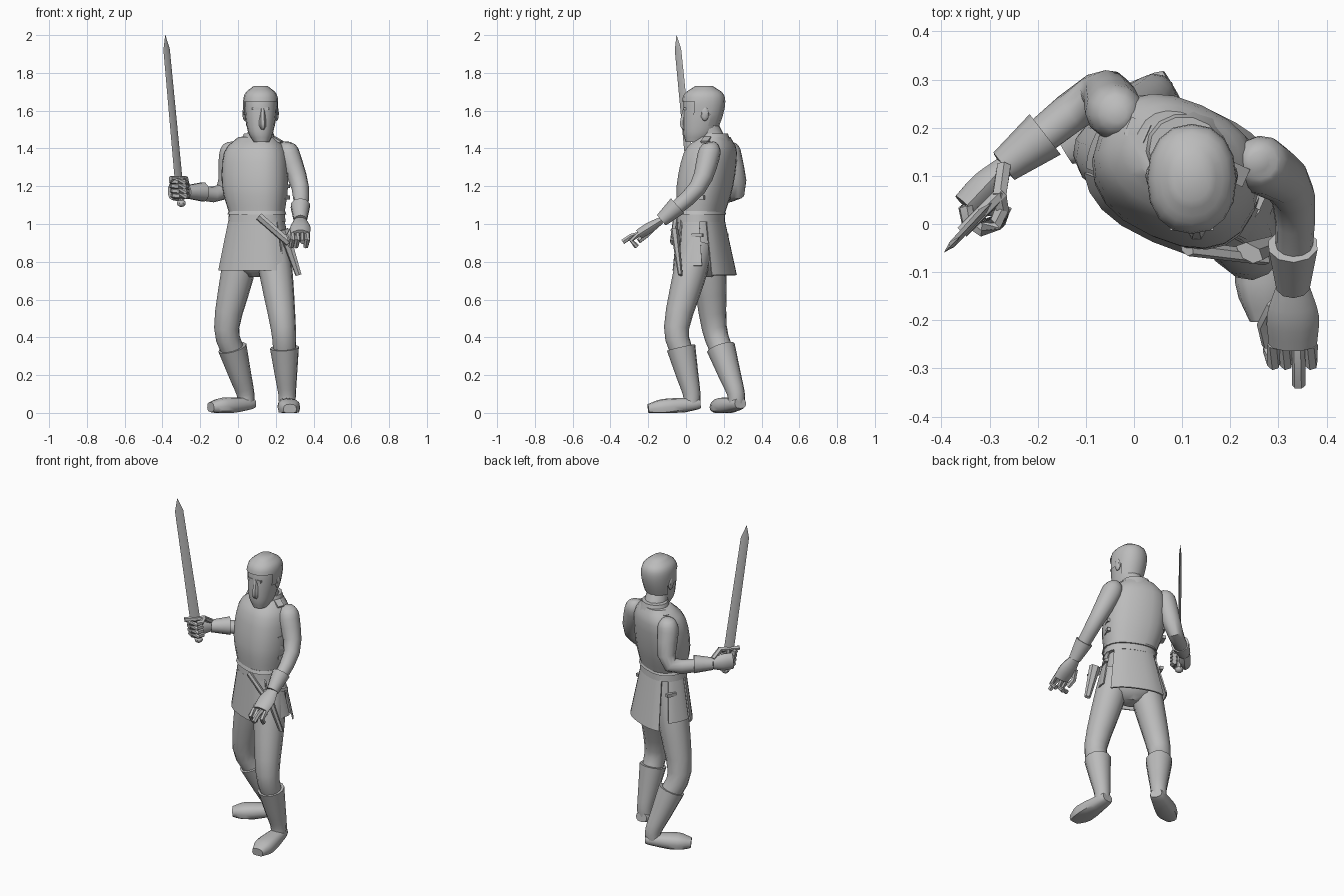
import bpy, bmesh, math
from mathutils import Vector, Matrix

cube = bpy.data.objects.get("Cube")
if cube:
    bpy.data.objects.remove(cube, do_unlink=True)

shade = (0.5, 0.5, 0.5, 1)
grey = bpy.data.materials.new("plain_grey")
grey.use_nodes = True
grey.diffuse_color = shade
grey.node_tree.nodes["Principled BSDF"].inputs["Base Color"].default_value = shade

made = []
X, UP = Vector((1, 0, 0)), Vector((0, 0, 1))
YAW = math.radians(-24)
SIDE = Vector((math.cos(YAW), math.sin(YAW), 0))   # the body's own left
BACK = UP.cross(SIDE)


def finish(name, bm):
    bmesh.ops.recalc_face_normals(bm, faces=bm.faces[:])
    mesh = bpy.data.meshes.new(name)
    bm.to_mesh(mesh)
    bm.free()
    mesh.materials.append(grey)
    obj = bpy.data.objects.new(name, mesh)
    bpy.context.collection.objects.link(obj)
    made.append(obj)


def smooth(points, steps):
    """Pass a soft curve through the points."""
    pts = [Vector(p) for p in points]
    pad = [pts[0] * 2 - pts[1], *pts, pts[-1] * 2 - pts[-2]]
    out = []
    for a, b, c, d in zip(pad, pad[1:], pad[2:], pad[3:]):
        for i in range(steps):
            t = i / steps
            out.append(b + (c - a) * (t / 2) + (a * 2 - b * 5 + c * 4 - d) * (t * t / 2)
                       + (b * 3 - a - c * 3 + d) * (t ** 3 / 2))
    return out + pts[-1:]


def oval(side, back, width, depth, angle, boxy):
    def bulge(value):
        return math.copysign(abs(value) ** (2 / boxy), value)
    return side * width * bulge(math.cos(angle)) + back * depth * bulge(math.sin(angle))


def bridge(bm, rows, closed):
    for low, high in zip(rows, rows[1:]):
        for k in range(len(low) if closed else len(low) - 1):
            m = (k + 1) % len(low)
            bm.faces.new((low[k], low[m], high[m], high[k]))


def loft(name, rings, side=SIDE, ratio=1.0, sides=12, boxy=2.0, steps=3, flat=False, keep=None):
    """Skin rings (x, y, z, half width); ratio gives depth, nothing sinks below the floor."""
    bm = bmesh.new()
    rings = smooth(rings, steps)
    rows = []
    for i, ring in enumerate(rings):
        before, after = rings[max(i - 1, 0)], rings[min(i + 1, len(rings) - 1)]
        along = UP if flat else (after.xyz - before.xyz).normalized()
        s = (side - along * side.dot(along)).normalized()
        row = []
        for k in range(sides):
            co = ring.xyz + oval(s, along.cross(s), ring.w, ring.w * ratio, math.tau * k / sides, boxy)
            co.z = max(co.z, 0)
            row.append(bm.verts.new(co))
        rows.append(row)
    bridge(bm, rows, True)
    bm.faces.new(rows[0])
    bm.faces.new(rows[-1])
    if keep:
        drop = [f for f in bm.faces if not keep(f.calc_center_median())]
        bmesh.ops.delete(bm, geom=drop, context='FACES')
    finish(name, bm)


def tube(name, points, radius, sides=6):
    loft(name, [(*p, radius) for p in points], SIDE + BACK + UP / 2, sides=sides, steps=1)


def panel(name, turn, half, hem, lift=0.0):
    """Hanging skirt flap, turned round the waist from the back."""
    bm = bmesh.new()
    rows = []
    for f in (0, 0.3, 0.6, 1):
        mid = Vector((.1, .08, 1.04)).lerp(Vector((.1, .1, hem)), f)
        width = 0.142 + 0.058 * f + lift
        angles = [math.radians(90 + turn + half * (k / 4 - 1)) for k in range(9)]
        rows.append([bm.verts.new(mid + oval(SIDE, BACK, width, width * 0.73, a, 2.5)) for a in angles])
    bridge(bm, rows, False)
    bmesh.ops.recalc_face_normals(bm, faces=bm.faces[:])
    bmesh.ops.solidify(bm, geom=bm.faces[:], thickness=0.008)
    finish(name, bm)


def block(name, loc, size, yaw=YAW, tilt=0.0, ball=False):
    bm = bmesh.new()
    turn = Matrix.Rotation(yaw, 4, 'Z') @ Matrix.Rotation(tilt, 4, 'Y')
    place = Matrix.Translation(loc) @ turn @ Matrix.Diagonal((*size, 1))
    if ball:
        bmesh.ops.create_uvsphere(bm, u_segments=8, v_segments=6, radius=0.5, matrix=place)
    else:
        bmesh.ops.create_cube(bm, size=1, matrix=place)
    finish(name, bm)


SIDES = ((1, "left"), (-1, "right"))

# Torso armour, collar and neck
NECK, NAPE = Vector((.11, .15, 1.42)), Vector((.12, .1, 1.54))
loft("cuirass", [(.1, .08, 1.05, .146), (.09, .1, 1.2, .176), (.09, .13, 1.38, .165), (.1, .15, 1.46, .1)],
     ratio=0.77, sides=20, boxy=2.4, flat=True)
loft("cuirass_rim", [(.1, .08, 1.05, .158), (.1, .08, 1.07, .15)],
     ratio=0.76, sides=20, boxy=2.4, flat=True)
loft("neck", [(*NECK, .07), (*NAPE, .06)])
loft("collar", [(*NECK, .1), (*(NECK + UP * 0.06), .08)], ratio=0.9, sides=14, flat=True)
for sign, label in SIDES:
    block(label + "_shoulder_strap", NECK + UP * 0.025 + SIDE * sign * 0.11, (.05, .04, .012), tilt=sign / 2)
    for k in range(3):
        spot = Vector((.09, .1, 1.14 + 0.06 * k)) + SIDE * sign * 0.163 + BACK * 0.04
        block(f"{label}_side_buckle_{k}", spot, (.02, .06, .02))

# Belt, hips and skirt flaps
loft("belt", [(.1, .08, 1.01, .153), (.1, .08, 1.05, .15)], ratio=0.75, sides=20, boxy=2.4, flat=True)
loft("hips", [(.1, .09, .72, .06), (.1, .09, .8, .15), (.1, .08, 1.03, .135)], ratio=0.74, flat=True)
panel("skirt_front", 180, 64, 0.755, 0.006)
panel("skirt_back", 0, 46, 0.73, 0.004)
for sign, label in SIDES:
    panel(f"skirt_{label}", 90 * sign, 22, 0.78)
    block(f"{label}_hip_buckle", Vector((.1, .09, .94)) + SIDE * sign * 0.162 + BACK * 0.04, (.02, .06, .02))

# Sheath slung from the belt
loft("sheath_strap", [(.11, -.05, 1.04, .024), (.27, -.07, .9, .022)], ratio=0.6, sides=6)
loft("sheath", [(.24, -.06, .97, .032), (.32, -.03, .73, .018)], ratio=0.6, sides=6)


# Legs, boots and feet
def leg(label, hip, knee, ankle, toe):
    hip, knee, ankle, toe = map(Vector, (hip, knee, ankle, toe))
    shin = knee.lerp(ankle, 0.4)
    loft(label + "_leg", [(*hip, .09), (*hip.lerp(knee, 0.4), .088), (*knee, .067), (*shin, .06)])
    loft(label + "_boot", [(*knee.lerp(ankle, 0.3), .077), (*knee.lerp(ankle, 0.7), .06),
                           (*ankle, .047), (*(ankle - UP * 0.06), .044)])
    ahead = toe - ankle
    ahead.z = 0
    heel = ankle - ahead.normalized() * 0.045 - UP * 0.05
    rings = [(*heel.lerp(toe, f), r) for f, r in ((0, .035), (.15, .045), (.7, .06), (1, .035))]
    loft(label + "_foot", rings, ahead.cross(UP), ratio=0.75, boxy=2.6)


leg("left", (.18, .06, .9), (.24, -.05, .45), (.26, .03, .1), (.275, -.2, .02))
leg("right", (.03, .11, .9), (-.06, .15, .45), (.04, .265, .1), (-.145, .155, .03))


# Arms with flared cuffs
def arm(label, shoulder, elbow, wrist):
    shoulder, elbow, wrist = map(Vector, (shoulder, elbow, wrist))
    loft(label + "_arm", [(*(shoulder + UP * 0.045), .02), (*(shoulder + UP * 0.025), .046),
                          (*shoulder.lerp(elbow, 0.15), .06), (*elbow, .046), (*wrist, .034)], BACK)
    loft(label + "_cuff", [(*elbow.lerp(wrist, 0.55), .053), (*wrist, .036)], BACK, sides=10)
    return wrist


left_wrist = arm("left", (.26, .13, 1.39), (.33, .06, 1.19), (.33, -.13, 1.02))
right_wrist = arm("right", (-.035, .23, 1.39), (-.08, .267, 1.17), (-.27, .12, 1.17))

# Open left hand, one finger pointing
knuckles = left_wrist + Vector((0, -.12, -.075))
loft("left_palm", [(*left_wrist, .035), (*left_wrist.lerp(knuckles, 0.5), .054), (*knuckles, .05)],
     X, ratio=0.55, sides=10)
for k in range(4):
    base = knuckles + X * (0.026 * k - 0.04)
    bend = base + Vector((0, -.04, -.01 if k == 2 else -.03))
    reach = Vector((0, -.045, -.03) if k == 2 else (-.01, .03, -.035))
    tube(f"left_finger_{k}", [base, bend, bend + reach], .014)
thumb = left_wrist - X * 0.04 + Vector((0, -.04, -.04))
tube("left_thumb", [thumb, thumb + Vector((-.02, -.04, -.04)), thumb + Vector((-.01, -.08, -.07))], .015)

# Sword
EDGE = (X + UP.cross(X)).normalized()
POMMEL, GUARD, TIP = map(Vector, ((-.3, .04, 1.1), (-.315, .025, 1.24), (-.385, -.05, 2)))
loft("blade", [(*GUARD, .029), (*GUARD.lerp(TIP, 0.9), .024), (*TIP, .001)],
     EDGE, ratio=0.3, sides=4, steps=1)
tube("grip", [POMMEL, GUARD], .014)
block("pommel", POMMEL + UP * 0.01, (.05, .05, .04), ball=True)
tube("crossguard", [GUARD - EDGE * 0.06, GUARD + EDGE * 0.06], .014)

# Right hand closed round the grip
outer = POMMEL.lerp(GUARD, 0.55) + Vector((-.04, .005, 0))
loft("right_palm", [(*right_wrist, .034), (*right_wrist.lerp(outer, 0.5), .052), (*outer, .05)],
     UP, ratio=0.65, sides=10)
for k in range(4):
    mid = POMMEL.lerp(GUARD, 0.35 + 0.18 * k)
    curl = [Matrix.Rotation(math.radians(turn), 3, 'Z') @ X * 0.038 for turn in range(165, 370, 50)]
    tube(f"right_finger_{k}", [mid + spot for spot in curl], .016)
tube("right_thumb", [right_wrist + UP * 0.03, GUARD + EDGE * 0.05, GUARD + X * 0.04 - UP * 0.02], .016)

# Head, hair and face
SKULL = [(.125, .05, 1.435, .042), (.12, .07, 1.49, .068), (.12, .09, 1.6, .084),
         (.12, .095, 1.68, .078), (.12, .095, 1.725, .03)]
loft("head", SKULL, X, ratio=1.25, sides=16, boxy=2.2, steps=4, flat=True)
loft("hair", [(x, y, z + 0.005, r + 0.008) for x, y, z, r in SKULL], X, ratio=1.23, sides=16,
     boxy=2.2, steps=4, flat=True,
     keep=lambda c: c.z > (1.65 if c.y < 0.04 else 1.58 if c.y < 0.11 else 1.51))
loft("nose", [(.13, -.005, 1.61, .012), (.13, -.016, 1.53, .019), (.13, 0, 1.505, .014)], X, sides=6)
block("brow", (.12, 0, 1.61), (.09, .026, .014), yaw=0)
for sign, label in SIDES:
    block(label + "_ear", (.12 + sign * 0.084, .1, 1.585), (.025, .045, .08), yaw=0, ball=True)

# Smooth shading with crisp edges
bpy.ops.object.select_all(action='DESELECT')
for obj in made:
    obj.select_set(True)
bpy.context.view_layer.objects.active = made[0]
bpy.ops.object.shade_smooth_by_angle(angle=math.radians(40))
